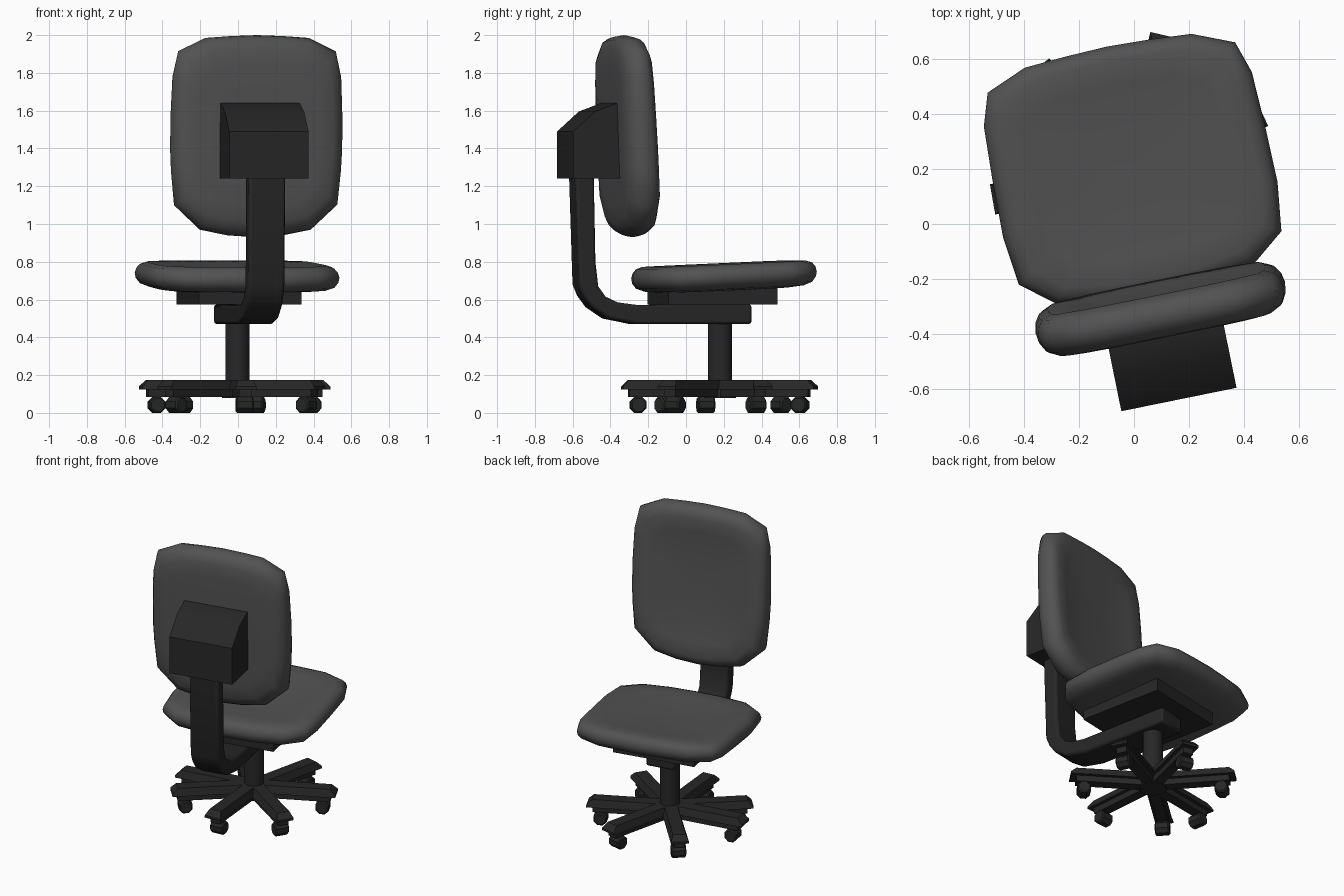
import bpy, bmesh, math
from mathutils import Matrix

if "Cube" in bpy.data.objects:
    bpy.data.objects.remove(bpy.data.objects["Cube"])

HUB = Matrix.Translation((-0.003, 0.18, 0))
CHAIR = HUB @ Matrix.Rotation(math.radians(11.5), 4, 'Z')   # local: x right, y forward


def material(name, g):
    m = bpy.data.materials.new(name)
    m.diffuse_color = (g, g, g, 1)
    m.use_nodes = True
    m.node_tree.nodes["Principled BSDF"].inputs["Base Color"].default_value = m.diffuse_color
    return m


FABRIC = material("grey_fabric", 0.085)
FRAME = material("black_plastic", 0.02)


def finish(bm, name, mat, matrix, angle=30, bevel=0, segments=2):
    bmesh.ops.recalc_face_normals(bm, faces=bm.faces)
    me = bpy.data.meshes.new(name)
    bm.to_mesh(me)
    bm.free()
    me.transform(matrix)
    ob = bpy.data.objects.new(name, me)
    bpy.context.collection.objects.link(ob)
    me.materials.append(mat)
    if bevel:
        mod = ob.modifiers.new("bevel", 'BEVEL')
        mod.width, mod.segments, mod.angle_limit = bevel, segments, math.radians(50)
    bpy.ops.object.select_all(action='DESELECT')
    ob.select_set(True)
    bpy.context.view_layer.objects.active = ob
    if angle:
        bpy.ops.object.shade_smooth_by_angle(angle=math.radians(angle))
    return ob


def prism(name, profile, half, matrix, top_half=None, **kw):
    """Extrude a (y, z) side profile across x; optionally narrow its highest points."""
    bm = bmesh.new()
    zmax = max(z for _, z in profile)
    sides = []
    for s in (-1, 1):
        sides.append([bm.verts.new((s * (top_half if top_half and z == zmax else half), y, z))
                      for y, z in profile])
    a, b = sides
    bm.faces.new(a)
    bm.faces.new(b)
    n = len(profile)
    for i in range(n):
        bm.faces.new((a[i], a[(i + 1) % n], b[(i + 1) % n], b[i]))
    return finish(bm, name, FRAME, matrix, **kw)


def cushion(name, half_outline, centre, rings, place):
    """Loft rings of a mirrored outline; each ring is (scale, thickness position)."""
    outline = half_outline + [(-u, v) for u, v in half_outline[-2:0:-1]]
    n = len(outline)
    bm = bmesh.new()
    loops = [[bm.verts.new(place(u * s, centre + (v - centre) * s, w)) for u, v in outline]
             for s, w in rings]
    for a, b in zip(loops, loops[1:]):
        for i in range(n):
            bm.faces.new((a[i], a[(i + 1) % n], b[(i + 1) % n], b[i]))
    for loop, w in ((loops[0], rings[0][1]), (loops[-1], rings[-1][1])):
        c = bm.verts.new(place(0, centre, w))
        for i in range(n):
            bm.faces.new((loop[i], loop[(i + 1) % n], c))
    return finish(bm, name, FABRIC, CHAIR, angle=60)


# Seat cushion, slightly dished and rising to the front
cushion("seat",
        [(0, .476), (.16, .47), (.31, .46), (.46, .398), (.498, .28), (.506, .09), (.51, -.13),
         (.488, -.31), (.368, -.405), (.18, -.435), (0, -.44)], 0.02,
        [(.4, -1.15), (.7, -1.1), (.86, -.98), (.95, -.72), (.99, -.3), (1, .1),
         (.985, .5), (.95, .82), (.88, 1), (.7, .9), (.4, .75)],
        lambda u, v, w: (u, v, .7225 + .045 * v + w * .066))


# Backrest cushion, leaning back a little towards the top
def place_back(u, z, w):
    t = (z - .93) / 1.07
    return (u, -.478 - .05 * t + w * (.088 - .012 * t), z)


cushion("backrest",
        [(0, 2), (.14, 1.995), (.28, 1.985), (.425, 1.915), (.455, 1.78), (.463, 1.58), (.464, 1.4),
         (.458, 1.28), (.44, 1.1), (.30, .97), (.15, .94), (0, .93)], 1.465,
        [(.4, -1.1), (.7, -1.08), (.86, -1), (.95, -.72), (.99, -.3), (1, .1),
         (.985, .5), (.95, .8), (.87, 1), (.7, .88), (.4, .7)],
        place_back)

# Housing behind the backrest
prism("backrest_housing",
      [(-.836, 1.24), (-.836, 1.49), (-.72, 1.595), (-.6, 1.64), (-.56, 1.64), (-.56, 1.24)],
      .214, CHAIR)

# Bent support bar from the housing to under the seat
prism("support_bar",
      [(-.80, 1.3), (-.78, .68), (-.755, .62), (-.71, .56), (-.62, .5), (-.47, .47), (.153, .47),
       (.153, .575), (-.47, .572), (-.57, .585), (-.635, .615), (-.675, .67), (-.69, .8), (-.70, 1.3)],
      .098, CHAIR, angle=40, bevel=.015)

# Plate under the seat
prism("seat_plate", [(-.335, .575), (.255, .575), (.255, .69), (-.335, .69)], .277, CHAIR)


def cylinder(name, r, z0, z1, sides, matrix, **kw):
    bm = bmesh.new()
    bmesh.ops.create_cone(bm, cap_ends=True, segments=sides, radius1=r, radius2=r, depth=z1 - z0,
                          matrix=Matrix.Translation((0, 0, (z0 + z1) / 2)))
    return finish(bm, name, FRAME, matrix, **kw)


# Column and hub
cylinder("column", .064, .1, .6, 16, HUB)
cylinder("hub", .085, .08, .172, 14, HUB)

# Seven legs, each with a rib below and a caster
for i, deg in enumerate((26, 77, 132, 190, 222, 275, 327), 1):
    m = HUB @ Matrix.Rotation(math.radians(deg - 90), 4, 'Z')
    prism(f"leg_{i}", [(0, .125), (.52, .125), (.52, .14), (.485, .175), (0, .175)],
          .056, m, top_half=.04, angle=0)
    prism(f"leg_rib_{i}", [(0, .085), (.485, .085), (.485, .13), (0, .13)], .034, m, angle=0)
    prism(f"caster_stem_{i}", [(.42, .05), (.45, .05), (.45, .09), (.42, .09)], .016, m, angle=0)
    axle = (m @ Matrix.Translation((0, .435, .042)) @ Matrix.Rotation(math.pi / 2, 4, 'Y')
            @ Matrix.Rotation(math.pi / 8, 4, 'Z'))
    cylinder(f"caster_{i}", .0455, -.046, .046, 8, axle, angle=0, bevel=.008, segments=1)
